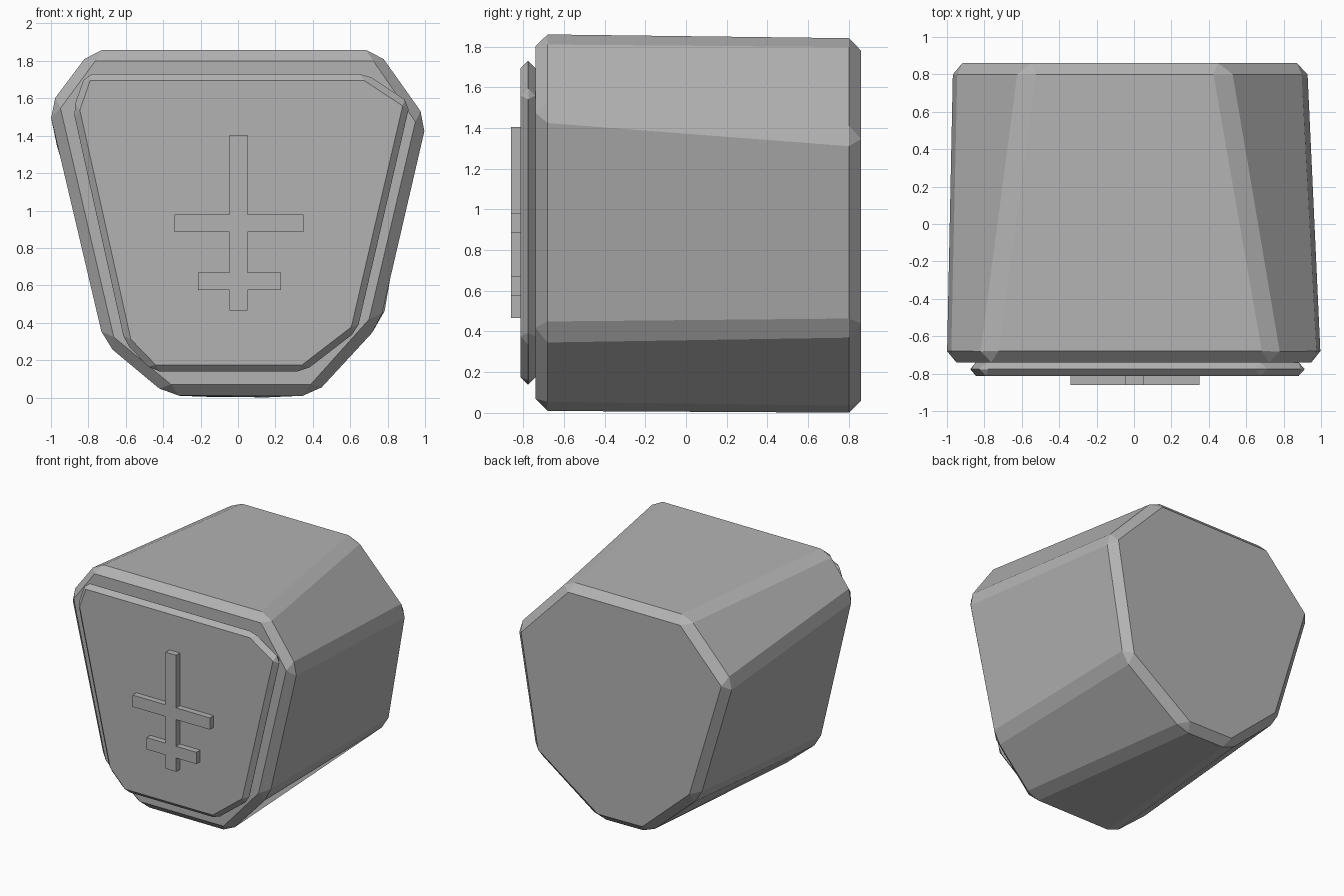
import bpy, bmesh

grey = bpy.data.materials.new("stone grey")
grey.diffuse_color = (0.45, 0.45, 0.45, 1.0)


def loft(name, front, back, y_front, y_back, bevel=0.0):
    """Solid between two (x, z) outlines, with optional chamfer on all edges."""
    bm = bmesh.new()
    a = [bm.verts.new((x, y_front, z)) for x, z in front]
    b = [bm.verts.new((x, y_back, z)) for x, z in back]
    bm.faces.new(a)
    bm.faces.new(b[::-1])
    n = len(a)
    for i in range(n):
        j = (i + 1) % n
        bm.faces.new((a[j], a[i], b[i], b[j]))
    bmesh.ops.recalc_face_normals(bm, faces=bm.faces)
    mesh = bpy.data.meshes.new(name)
    bm.to_mesh(mesh)
    bm.free()
    mesh.materials.append(grey)
    obj = bpy.data.objects.new(name, mesh)
    bpy.context.collection.objects.link(obj)
    if bevel:
        mod = obj.modifiers.new("chamfer", 'BEVEL')
        mod.width = bevel
        mod.segments = 1
        mod.limit_method = 'NONE'
    return obj


# Main block: irregular octagon, tapering to a different octagon at the back
body_front = [(-0.793, 1.86), (0.755, 1.86), (1.013, 1.487), (0.756, 0.39),
              (0.415, 0.01), (-0.38, 0.01), (-0.718, 0.29), (-1.014, 1.56)]
body_back = [(-0.575, 1.84), (0.475, 1.84), (0.935, 1.365), (0.775, 0.405),
             (0.205, 0.0), (-0.235, 0.005), (-0.685, 0.405), (-0.985, 1.40)]
loft("stone_block", body_front, body_back, -0.74, 0.86, 0.06)

# Raised front plate
plate = [(-0.815, 1.73), (0.685, 1.73), (0.92, 1.575), (0.637, 0.357),
         (0.355, 0.14), (-0.455, 0.14), (-0.605, 0.295), (-0.882, 1.54)]
loft("front_plate", plate, plate, -0.812, -0.74, 0.035)

# Raised crossed-bar relief on the plate
relief = [(-0.045, 1.405), (0.05, 1.405), (0.05, 0.98), (0.35, 0.98),
          (0.35, 0.885), (0.05, 0.885), (0.05, 0.67), (0.23, 0.67),
          (0.23, 0.575), (0.05, 0.575), (0.05, 0.465), (-0.045, 0.465),
          (-0.045, 0.575), (-0.215, 0.575), (-0.215, 0.67), (-0.045, 0.67),
          (-0.045, 0.885), (-0.34, 0.885), (-0.34, 0.98), (-0.045, 0.98)]
loft("bar_relief", relief, relief, -0.86, -0.80)
